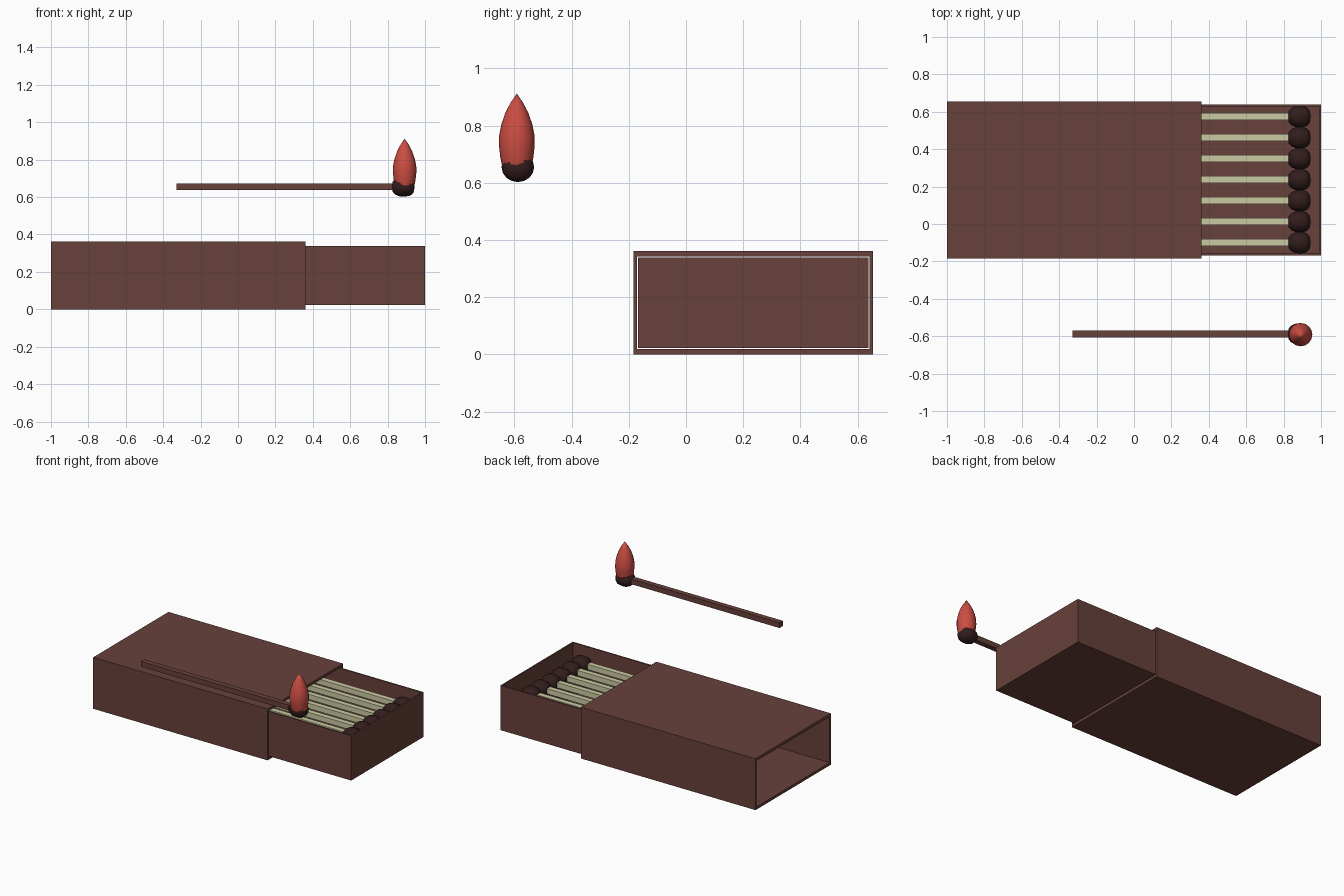
import bpy, bmesh
from math import pi, cos, sin
from mathutils import Matrix, Vector

if "Cube" in bpy.data.objects:
    bpy.data.objects.remove(bpy.data.objects["Cube"])


def material(name, rgb):
    m = bpy.data.materials.new(name)
    m.diffuse_color = (*rgb, 1)
    m.use_nodes = True
    m.node_tree.nodes["Principled BSDF"].inputs["Base Color"].default_value = m.diffuse_color
    return m


BROWN = material("brown card", (0.136, 0.052, 0.043))
CREAM = material("pale wood", (0.60, 0.60, 0.37))
DARK = material("dark tip", (0.032, 0.012, 0.012))
RED = material("flame red", (0.60, 0.075, 0.055))


def finish(name, bm, mat, smooth=False):
    bmesh.ops.recalc_face_normals(bm, faces=bm.faces[:])
    me = bpy.data.meshes.new(name)
    bm.to_mesh(me)
    bm.free()
    me.materials.append(mat)
    for p in me.polygons:
        p.use_smooth = smooth
    ob = bpy.data.objects.new(name, me)
    bpy.context.collection.objects.link(ob)
    return ob


def box_bm(lo, hi):
    lo, hi = Vector(lo), Vector(hi)
    bm = bmesh.new()
    bmesh.ops.create_cube(bm, size=1, matrix=Matrix.Translation((lo + hi) / 2)
                          @ Matrix.Diagonal((*(hi - lo), 1)))
    return bm


def lathe_bm(profile, sides, matrix):
    """Closed surface of revolution about z; profile is (radius, z) between two poles."""
    bm = bmesh.new()
    rings = []
    for r, z in profile[1:-1]:
        rings.append([bm.verts.new((r * cos(2 * pi * i / sides), r * sin(2 * pi * i / sides), z))
                      for i in range(sides)])
    ends = [bm.verts.new((0, 0, profile[k][1])) for k in (0, -1)]
    for i in range(sides):
        j = (i + 1) % sides
        for a, b in zip(rings, rings[1:]):
            bm.faces.new((a[i], a[j], b[j], b[i]))
        bm.faces.new((ends[0], rings[0][j], rings[0][i]))
        bm.faces.new((ends[1], rings[-1][i], rings[-1][j]))
    bmesh.ops.transform(bm, matrix=matrix, verts=bm.verts[:])
    return bm


# Sleeve: rectangular tube open at both ends
def rect(bm, x, y0, y1, z0, z1):
    return [bm.verts.new((x, y, z)) for y, z in ((y0, z0), (y1, z0), (y1, z1), (y0, z1))]


bm = bmesh.new()
outer = [rect(bm, x, -0.184, 0.654, 0, 0.362) for x in (-1, 0.36)]
inner = [rect(bm, x, -0.172, 0.642, 0.019, 0.343) for x in (-1, 0.36)]
for i in range(4):
    j = (i + 1) % 4
    for a, b in ((outer[0], outer[1]), (inner[1], inner[0]),
                 (inner[0], outer[0]), (outer[1], inner[1])):
        bm.faces.new((a[i], a[j], b[j], b[i]))
finish("sleeve", bm, BROWN)

# Tray: open-topped drawer pulled part way out
bm = box_bm((-0.36, -0.168, 0.023), (1.0, 0.638, 0.338))
bm.normal_update()
top = max(bm.faces, key=lambda f: f.calc_center_median().z)
bmesh.ops.inset_region(bm, faces=[top], thickness=0.014)
well = bmesh.ops.extrude_face_region(bm, geom=[top])
if top.is_valid:
    bmesh.ops.delete(bm, geom=[top], context='FACES_ONLY')
bmesh.ops.translate(bm, vec=(0, 0, -0.30),
                    verts=[v for v in well["geom"] if isinstance(v, bmesh.types.BMVert)])
finish("tray", bm, BROWN)

# Matches: square stick along x with a rounded tip
TIP = [(0, -0.061), (0.030, -0.057), (0.046, -0.042), (0.056, -0.018), (0.057, 0.010),
       (0.052, 0.036), (0.036, 0.054), (0, 0.061)]


def match(name, y, z, wood):
    h = 0.0185
    finish(name + "_stick", box_bm((-0.33, y - h, z - h), (0.88, y + h, z + h)), wood)
    place = (Matrix.Translation((0.884, y, z)) @ Matrix.Diagonal((1, 1, 0.92, 1))
             @ Matrix.Rotation(pi / 2, 4, 'Y'))
    finish(name + "_tip", lathe_bm(TIP, 16, place), DARK, True)


for layer, z in enumerate((0.115, 0.24)):
    for n in range(7):
        match(f"match_{layer + 1}_{n + 1}", -0.10 + 0.1123 * n, z, CREAM)
match("burning_match", -0.588, 0.655, BROWN)

# Flame: pointed drop on the burning tip
FLAME = [(0, 0.63), (0.040, 0.632), (0.052, 0.66), (0.058, 0.69), (0.0625, 0.73), (0.062, 0.765),
         (0.054, 0.805), (0.040, 0.845), (0.022, 0.88), (0, 0.912)]
finish("flame", lathe_bm(FLAME, 16, Matrix.Translation((0.891, -0.5915, 0))), RED, True)
